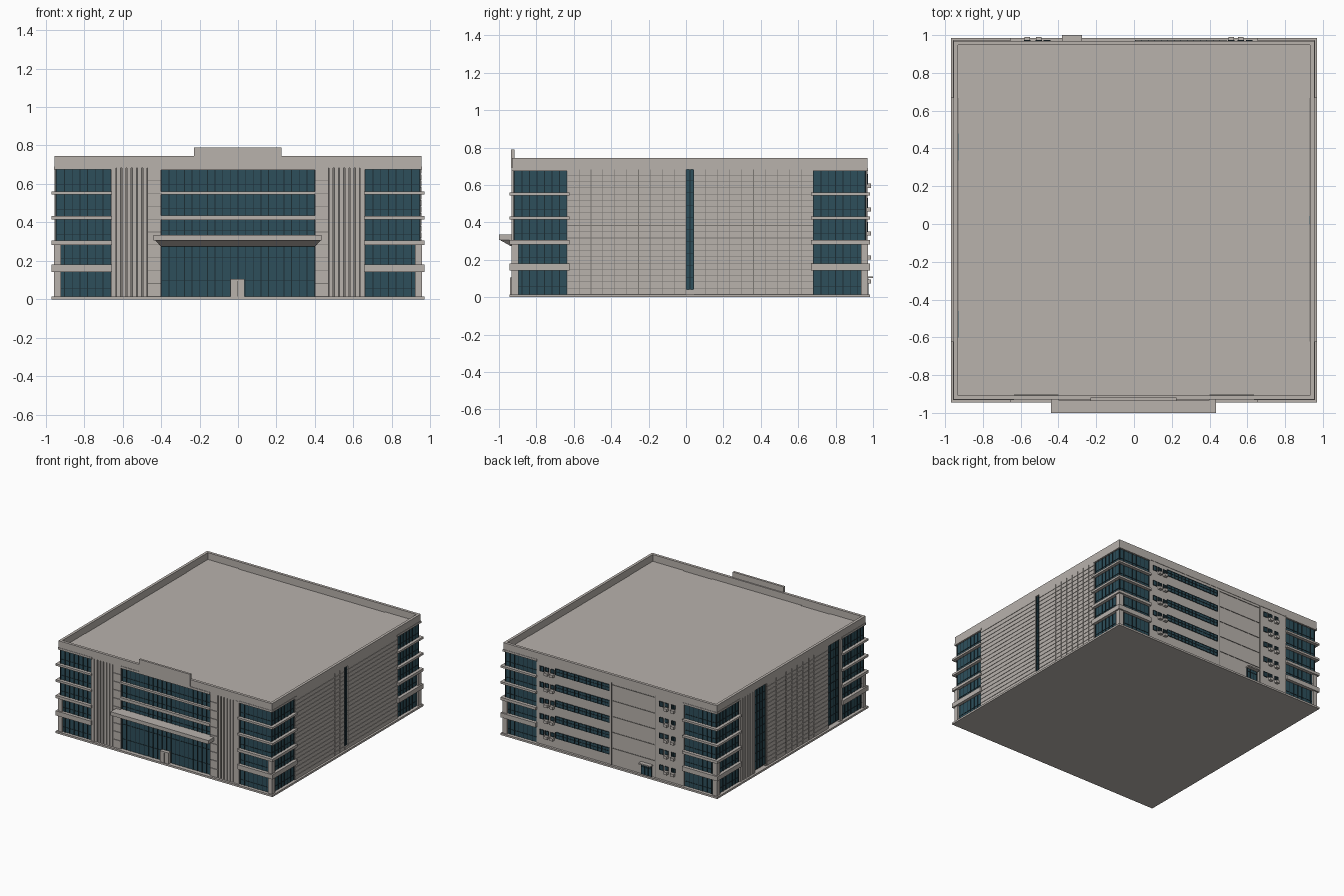
import bpy, bmesh

if "Cube" in bpy.data.objects:
    bpy.data.objects.remove(bpy.data.objects["Cube"])

def material(name, rgb):
    m = bpy.data.materials.new(name)
    m.diffuse_color = (*rgb, 1)
    m.use_nodes = True
    m.node_tree.nodes["Principled BSDF"].inputs["Base Color"].default_value = m.diffuse_color
    return m

STONE = material("warm grey stone", (0.48, 0.445, 0.415))
GLASS = material("teal glass", (0.026, 0.078, 0.105))
FRAME = material("dark frame", (0.012, 0.026, 0.034))
JOINT = material("joint grey", (0.20, 0.19, 0.175))

def boxes(name, items, mat):
    """One object from many (x0, x1, y0, y1, z0, z1) boxes."""
    bm = bmesh.new()
    for x0, x1, y0, y1, z0, z1 in items:
        x0, x1 = sorted((x0, x1))
        y0, y1 = sorted((y0, y1))
        vs = bmesh.ops.create_cube(bm, size=1)["verts"]
        for v in vs:
            v.co = (x1 if v.co.x > 0 else x0, y1 if v.co.y > 0 else y0, z1 if v.co.z > 0 else z0)
    me = bpy.data.meshes.new(name)
    bm.to_mesh(me)
    bm.free()
    me.materials.append(mat)
    ob = bpy.data.objects.new(name, me)
    bpy.context.collection.objects.link(ob)
    return ob

# Main wall planes
X, YF, YB = 0.955, -0.93, 0.97

def on(side, u0, u1, z0, z1, d0, d1):
    """Box on a wall: u runs along it, d is the distance out from its plane."""
    if side == "front":
        return (u0, u1, YF - d0, YF - d1, z0, z1)
    if side == "back":
        return (u0, u1, YB + d0, YB + d1, z0, z1)
    s = 1 if side == "right" else -1
    return (s * (X + d0), s * (X + d1), u0, u1, z0, z1)

def bars(side, u0, u1, z0, z1, n, d, rails=(0.3,), w=0.004):
    """Mullions and transoms over a pane whose face is at d."""
    out = []
    for i in range(n + 1):
        u = u0 + (u1 - u0 - w) * i / n
        out.append(on(side, u, u + w, z0, z1, d - 0.002, d + 0.004))
    for r in rails:
        z = z0 + (z1 - z0) * r
        out.append(on(side, u0, u1, z, z + w * 0.7, d - 0.002, d + 0.003))
    return out

def panels(side, u0, u1, z0, z1, cols, rows, gap=0.003):
    """Grid of cladding slabs with open joints."""
    out = []
    du, dz = (u1 - u0) / cols, (z1 - z0) / rows
    for r in range(rows):
        for c in range(cols):
            out.append(on(side, u0 + c * du + gap / 2, u0 + (c + 1) * du - gap / 2,
                          z0 + r * dz + gap / 2, z0 + (r + 1) * dz - gap / 2, -0.006, 0))
    return out

glass, frames, stone_wall, slabs, backing = [], [], [], [], []

# Core, plinth, parapet
boxes("building_core", [(-0.93, 0.93, -0.90, 0.94, 0.0, 0.69)], STONE)
boxes("plinth", [(-0.97, 0.97, -0.945, 0.985, 0, 0.015)], STONE)
zp0, zp1, t = 0.682, 0.745, 0.022
boxes("parapet", [
    (-X, X, YF, YF + t, zp0, zp1), (-X, X, YB - t, YB, zp0, zp1),
    (-X, -X + t, YF + t, YB - t, zp0, zp1), (X - t, X, YF + t, YB - t, zp0, zp1)], STONE)
boxes("raised_parapet_centre", [(-0.23, 0.225, YF - 0.006, YF + 0.012, 0.69, 0.79)], STONE)

# Four glazed corner bays with wrapping ledges
LEDGES = [(0.143, 0.18), (0.283, 0.305), (0.415, 0.432), (0.545, 0.561), (0.674, 0.69)]
corner_glass, ledges, columns = [], [], []
for sx in (-1, 1):
    for side, ye, yi, sy in (("front", YF, -0.635, -1), ("back", YB, 0.68, 1)):
        corner_glass.append((sx * 0.66, sx * 0.944, yi, ye - sy * 0.011, 0.015, 0.685))
        for i, (a, b) in enumerate(LEDGES):
            p = 0.015 if i < 4 else 0.003
            ledges.append((sx * 0.655, sx * (X + p), yi - sy * 0.012, ye + sy * p, a, b))
        columns.append((sx * 0.92, sx * (X + 0.003), ye - sy * 0.035, ye + sy * 0.003, 0, 0.3))
        tops = [0.015] + [b for a, b in LEDGES[:4]]
        for z0, (z1, _) in zip(tops, LEDGES):
            u0, u1 = sorted((sx * 0.66, sx * 0.944))
            frames += bars(side, u0, u1, z0, z1, 7, -0.011)
            v0, v1 = sorted((yi, ye - sy * 0.011))
            frames += bars("right" if sx > 0 else "left", v0, v1, z0, z1, 7, -0.011)
boxes("corner_bay_glass", corner_glass, GLASS)
boxes("corner_ledges", ledges, STONE)
boxes("corner_columns", columns, STONE)

# Front: central glazing, floor bands, piers and ribbed strips
for z0, z1, n in ((0.015, 0.28, 20), (0.335, 0.412, 20), (0.436, 0.545, 20), (0.561, 0.672, 20)):
    glass.append(on("front", -0.4, 0.4, z0, z1, -0.04, -0.018))
    frames += bars("front", -0.4, 0.4, z0, z1, n, -0.018, (0.3, 0.75) if z0 < 0.1 else (0.3,))
for z0, z1 in ((0.28, 0.335), (0.412, 0.436), (0.545, 0.561), (0.672, 0.69)):
    stone_wall.append(on("front", -0.4, 0.4, z0, z1, -0.04, 0.004))
ribs = []
for s in (-1, 1):
    u0, u1 = sorted((s * 0.4, s * 0.47))
    backing.append(on("front", u0, u1, 0.015, 0.685, -0.04, -0.005))
    slabs += panels("front", u0, u1, 0.015, 0.685, 1, 10)
    u0, u1 = sorted((s * 0.635, s * 0.66))
    stone_wall.append(on("front", u0, u1, 0.015, 0.685, -0.04, 0.002))
    u0, u1 = sorted((s * 0.47, s * 0.635))
    backing.append(on("front", u0, u1, 0.015, 0.685, -0.04, -0.018))
    for i in range(6):
        c = u0 + (u1 - u0) * (i + 0.5) / 6
        ribs.append(on("front", c - 0.0105, c + 0.0105, 0.015, 0.685, -0.02, -0.002))

# Entrance canopy with tapered soffit
boxes("entrance_canopy", [(-0.44, 0.435, -1.0, -0.91, 0.305, 0.335)], STONE)
soffit = boxes("canopy_soffit", [(-0.43, 0.43, -0.995, -0.91, 0.275, 0.306)], STONE)
for v in soffit.data.vertices:
    if v.co.z < 0.28:
        v.co.x *= 0.4 / 0.43
        v.co.y = max(v.co.y, -0.94)

# Entrance door surround
boxes("entrance_porch", [(-0.04, 0.035, -0.94, -0.90, 0.015, 0.105)], STONE)
boxes("entrance_door_joint", [(-0.004, 0.0, -0.942, -0.93, 0.015, 0.095)], JOINT)

# Right side: panelled wall split by a slit window
for u0, u1, c in ((-0.635, 0.0, 10), (0.042, 0.68, 10)):
    backing.append(on("right", u0, u1, 0.015, 0.685, -0.04, -0.005))
    slabs += panels("right", u0, u1, 0.015, 0.685, c, 20)
glass.append(on("right", 0.0, 0.042, 0.04, 0.685, -0.04, -0.012))
frames += bars("right", 0.0, 0.042, 0.04, 0.685, 2, -0.012, [i / 10 for i in range(1, 10)])
stone_wall.append(on("right", 0.0, 0.042, 0.0, 0.04, -0.04, 0))

# Left side: ribbed pier, two tall window strips, panelled wall
backing.append(on("left", 0.48, 0.68, 0.015, 0.685, -0.04, -0.018))
for i in range(6):
    c = 0.48 + 0.19 * (i + 0.5) / 6
    ribs.append(on("left", c - 0.012, c + 0.012, 0.015, 0.685, -0.02, 0))
for u0, u1 in ((0.335, 0.48), (-0.60, -0.46)):
    glass.append(on("left", u0, u1, 0.03, 0.685, -0.04, -0.012))
    frames += bars("left", u0, u1, 0.03, 0.685, 4, -0.012, [i / 10 for i in range(1, 10)])
stone_wall.append(on("left", -0.635, -0.60, 0.015, 0.685, -0.04, 0))
for u0, u1, c in ((0.085, 0.335, 4), (-0.2, 0.085, 4), (-0.46, -0.2, 4)):
    backing.append(on("left", u0, u1, 0.015, 0.685, -0.04, -0.005))
    slabs += panels("left", u0 + 0.004, u1 - 0.004, 0.015, 0.685, c, 20)

# Back: flat wall, ribbon windows, small windows, cooling units, door
stone_wall.append(on("back", -0.66, 0.66, 0.015, 0.685, -0.04, -0.003))
coolers, back_joints = [], []
for k in range(5):
    z = 0.095 + 0.128 * k
    glass.append(on("back", 0.005, 0.49, z, z + 0.052, -0.01, -0.001))
    frames += bars("back", 0.005, 0.49, z, z + 0.052, 14, -0.001, (0, 0.5, 0.94))
    for u in (-0.46, 0.61):
        glass.append(on("back", u - 0.015, u + 0.015, z, z + 0.035, -0.01, 0))
        frames += bars("back", u - 0.018, u + 0.018, z - 0.003, z + 0.038, 2, 0, (0, 0.94))
    for u in (-0.565, -0.505, 0.515, 0.565):
        coolers.append(on("back", u - 0.015, u + 0.015, z - 0.022, z + 0.0, -0.01, 0.02))
        glass.append(on("back", u - 0.014, u + 0.014, z + 0.008, z + 0.035, -0.01, 0))
        frames += bars("back", u - 0.017, u + 0.017, z + 0.006, z + 0.037, 2, 0, (0, 0.94))
    back_joints.append(on("back", -0.40, -0.02, z + 0.052, z + 0.058, -0.01, 0))
for u in (-0.41, -0.015):
    back_joints.append(on("back", u, u + 0.005, 0.015, 0.685, -0.01, 0))
glass.append(on("back", -0.375, -0.28, 0.015, 0.10, -0.01, 0.002))
frames += bars("back", -0.375, -0.28, 0.015, 0.10, 3, 0.002, (0.7,))
boxes("back_door_canopy", [on("back", -0.38, -0.275, 0.102, 0.112, -0.01, 0.03)], STONE)
boxes("cooling_units", coolers, STONE)
boxes("back_wall_joints", back_joints, JOINT)

boxes("window_glass", glass, GLASS)
boxes("window_frames", frames, FRAME)
boxes("wall_piers_and_bands", stone_wall, STONE)
boxes("cladding_slabs", slabs, STONE)
boxes("cladding_backing", backing, JOINT)
boxes("vertical_ribs", ribs, STONE)
